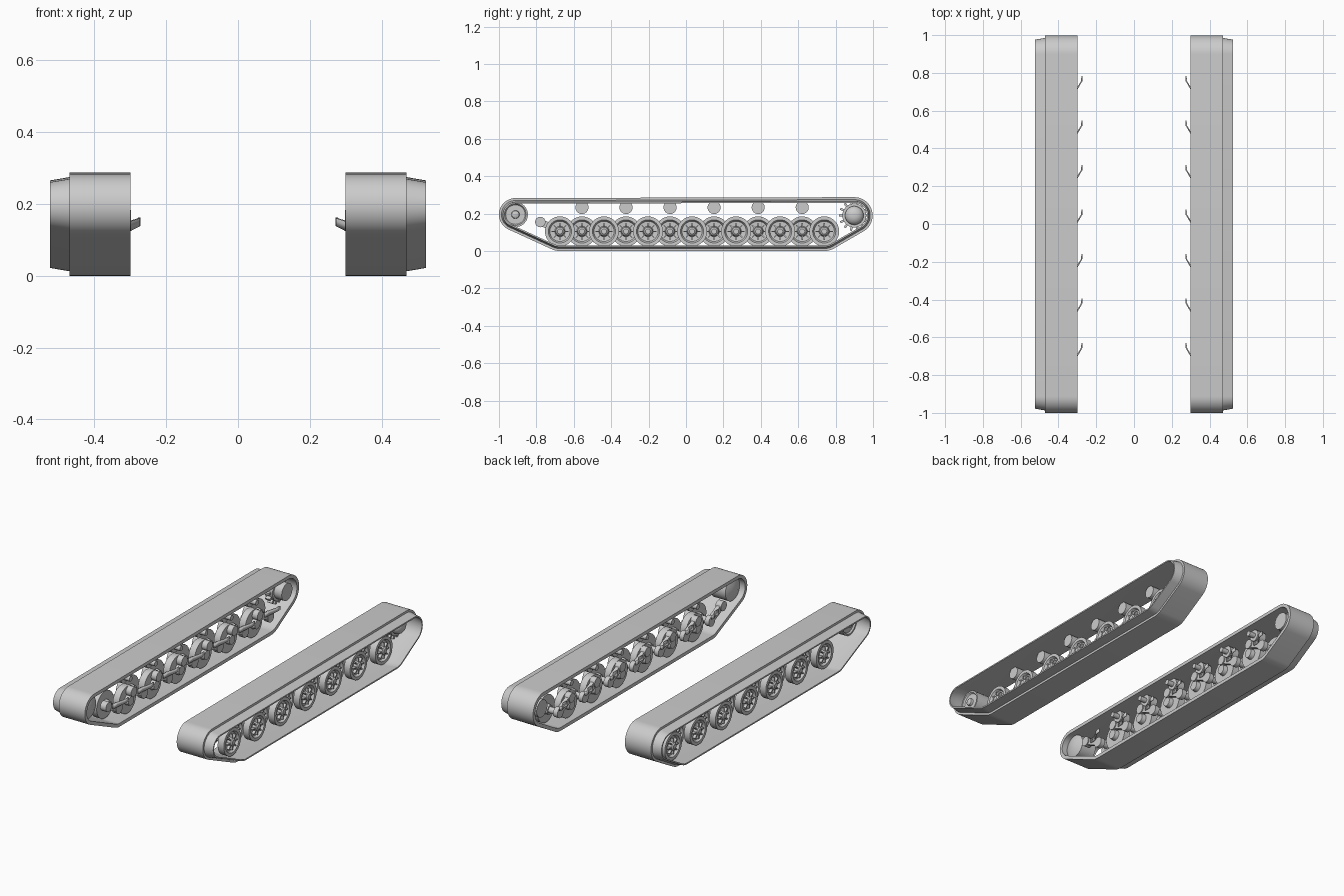
import bpy, bmesh
from math import sin, cos, pi
from mathutils import Vector, Matrix
from mathutils.geometry import convex_hull_2d

cube = bpy.data.objects.get("Cube")
if cube:
    bpy.data.objects.remove(cube, do_unlink=True)

grey = bpy.data.materials.new("track_grey")
grey.use_nodes = True
grey.diffuse_color = (0.6, 0.6, 0.6, 1)
grey.node_tree.nodes["Principled BSDF"].inputs["Base Color"].default_value = grey.diffuse_color

PITCH, FIRST, AXLE_Z = 0.2355, -0.674, 0.105
IDLER, SPROCKET = (-0.912, 0.195), (0.9, 0.19)


def finish(name, bm, angle=35):
    """Turn a bmesh into a smooth-shaded object mirrored to the other side."""
    bmesh.ops.recalc_face_normals(bm, faces=bm.faces)
    me = bpy.data.meshes.new(name)
    bm.to_mesh(me)
    bm.free()
    me.materials.append(grey)
    ob = bpy.data.objects.new(name, me)
    bpy.context.collection.objects.link(ob)
    bpy.ops.object.select_all(action='DESELECT')
    ob.select_set(True)
    bpy.context.view_layer.objects.active = ob
    bpy.ops.object.shade_smooth_by_angle(angle=angle * pi / 180)
    ob.modifiers.new("both_sides", 'MIRROR').use_axis[0] = True
    return ob


def skin(bm, rings, closed=False):
    """Bridge equal vertex loops with quads."""
    loops = [[bm.verts.new(p) for p in r] for r in rings]
    pairs = list(zip(loops, loops[1:] + loops[:1]))
    for a, b in pairs if closed else pairs[:-1]:
        n = len(a)
        for i in range(n):
            bm.faces.new((a[i], a[(i + 1) % n], b[(i + 1) % n], b[i]))
    return loops


def lathe(bm, profile, centre, n=24):
    """Revolve (x, radius) points around a sideways axle, with capped ends."""
    y, z = centre
    loops = skin(bm, [[(x, y + r * cos(2 * pi * i / n), z + r * sin(2 * pi * i / n))
                       for i in range(n)] for x, r in profile])
    bm.faces.new(loops[0])
    bm.faces.new(loops[-1])


def spokes(bm, centre, count, x, radius, size):
    """Ring of small blocks pointing outwards."""
    for i in range(count):
        turn = Matrix.Rotation(2 * pi * i / count, 4, 'X')
        bmesh.ops.create_cube(bm, size=1, matrix=Matrix.Translation((x, *centre)) @ turn
                              @ Matrix.Translation((0, radius, 0)) @ Matrix.Diagonal((*size, 1)))


# Track belt: tangent hull around idler, sprocket and the end road wheels
last = FIRST + 6 * PITCH
circles = [(IDLER, 0.088), (SPROCKET, 0.098), ((FIRST, AXLE_Z), 0.105), ((last, AXLE_Z), 0.105)]
samples = [(c, r, 2 * pi * i / 48) for c, r in circles for i in range(48)]


def point(s, off=0):
    (y, z), r, a = s
    return Vector((y + (r + off) * cos(a), z + (r + off) * sin(a)))


path = [samples[i] for i in convex_hull_2d([point(s) for s in samples])]
section = [(0.30, 0), (0.47, 0), (0.47, -0.013), (0.523, -0.022),
           (0.523, -0.03), (0.47, -0.02), (0.30, -0.02)]
bm = bmesh.new()
skin(bm, [[(x, *point(s, off)) for s in path] for x, off in section], closed=True)
finish("track_belt", bm)


# Road wheels: dished discs with ribbed hubs, inner row set between the outer row
def road_wheel(name, y, x, side):
    bm = bmesh.new()
    profile = [(-0.045, 0.02), (-0.045, 0.026), (-0.02, 0.03), (-0.02, 0.08), (0.02, 0.08),
               (0.02, 0.062), (0.006, 0.054), (0.004, 0.028), (0.024, 0.022), (0.03, 0.014)]
    lathe(bm, [(x + side * dx, r) for dx, r in profile], (y, AXLE_Z), 32)
    spokes(bm, (y, AXLE_Z), 8, x + side * 0.012, 0.034, (0.02, 0.024, 0.006))
    finish(name, bm)


for i in range(7):
    road_wheel(f"outer_road_wheel_{i + 1}", FIRST + i * PITCH, 0.415, 1)
for i in range(6):
    road_wheel(f"inner_road_wheel_{i + 1}", FIRST + (i + 0.5) * PITCH, 0.352, 1)

# Return rollers under the top run
for i in range(6):
    bm = bmesh.new()
    lathe(bm, [(0.31, 0.015), (0.35, 0.015), (0.35, 0.035), (0.41, 0.035)],
          (FIRST + (i + 0.5) * PITCH, 0.233))
    finish(f"return_roller_{i + 1}", bm)

# Suspension arms: pivot boss, link, axle and bent lever
for i in range(7):
    y = FIRST + i * PITCH
    pivot, axle = Vector((0, y - 0.105, 0.155)), Vector((0, y, AXLE_Z))
    bm = bmesh.new()
    lathe(bm, [(0.298, 0.028), (0.335, 0.028)], pivot.yz, 16)
    lathe(bm, [(0.302, 0.03), (0.33, 0.03), (0.33, 0.018), (0.39, 0.018)], axle.yz, 16)
    mid, span = (pivot + axle) / 2, axle - pivot
    tilt = Matrix.Rotation(span.yz.angle_signed(Vector((1, 0))), 4, 'X')
    bmesh.ops.create_cube(bm, size=1, matrix=Matrix.Translation((0.315, mid.y, mid.z)) @ tilt
                          @ Matrix.Diagonal((0.022, span.length, 0.036, 1)))
    finish(f"suspension_arm_{i + 1}", bm)

    bm = bmesh.new()
    bends = [(0.304, -0.06, 0.125, 0.152), (0.302, -0.025, 0.125, 0.152),
             (0.277, 0.018, 0.138, 0.16), (0.275, 0.045, 0.14, 0.162)]
    cols = [[bm.verts.new((x, y + dy, z)) for z in (lo, hi)] for x, dy, lo, hi in bends]
    for a, b in zip(cols, cols[1:]):
        bm.faces.new((a[0], b[0], b[1], a[1]))
    lever = finish(f"arm_lever_{i + 1}", bm, 20)
    solid = lever.modifiers.new("thickness", 'SOLIDIFY')
    solid.thickness, solid.offset = 0.007, 0

# Front idler with a small hub
bm = bmesh.new()
lathe(bm, [(0.32, 0.03), (0.335, 0.067), (0.43, 0.067), (0.43, 0.058), (0.422, 0.052),
           (0.422, 0.022), (0.435, 0.02), (0.44, 0.01)], IDLER, 32)
finish("front_idler", bm)

# Rear sprocket with teeth and domed cap
bm = bmesh.new()
dome = [(0.42 + 0.035 * sin(a * pi / 12), 0.05 * cos(a * pi / 12)) for a in range(6)]
lathe(bm, [(0.31, 0.05), (0.36, 0.05), (0.36, 0.064), (0.41, 0.064), (0.41, 0.05)] + dome,
      SPROCKET, 32)
spokes(bm, SPROCKET, 14, 0.385, 0.07, (0.03, 0.026, 0.012))
finish("rear_sprocket", bm)
